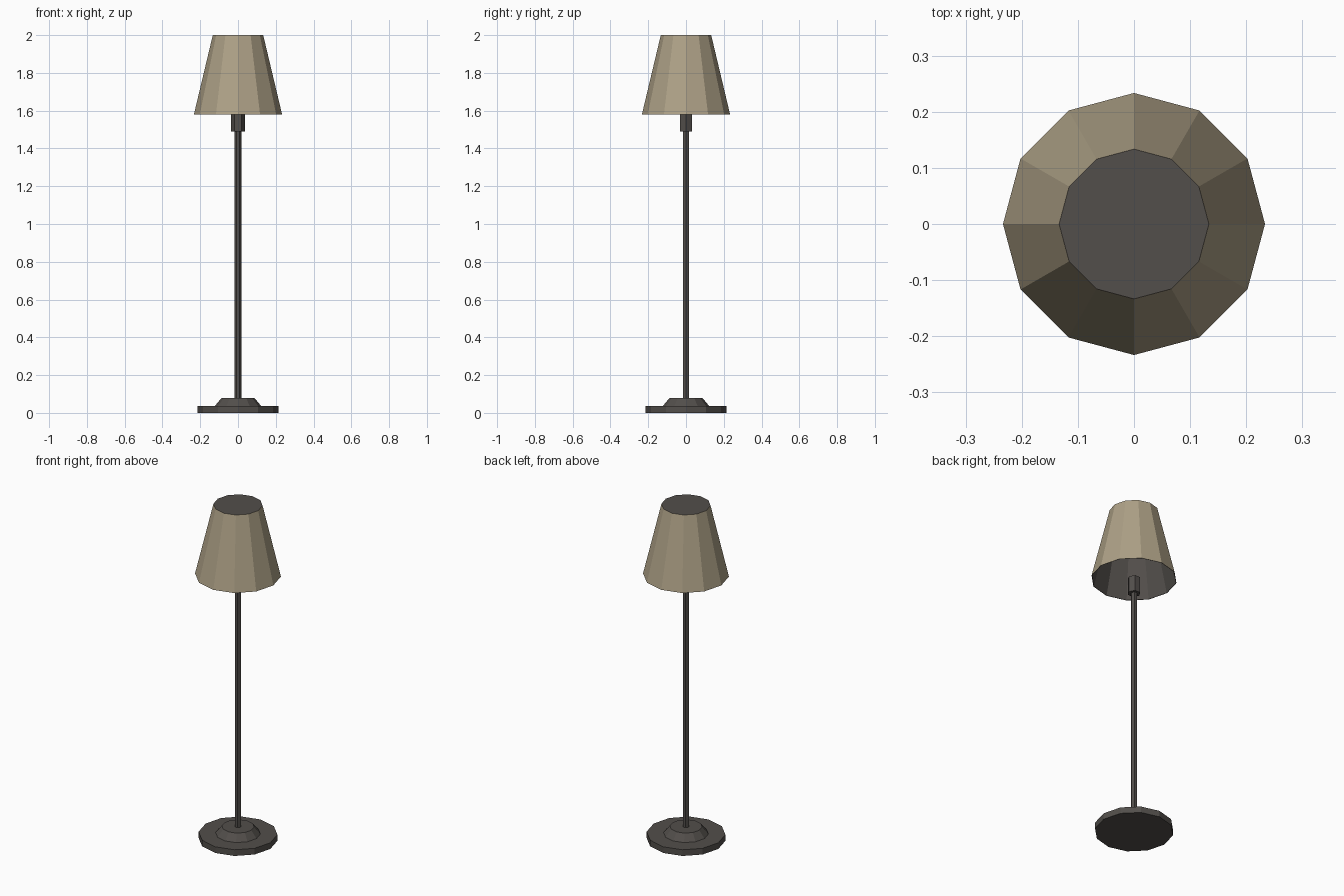
import bpy, bmesh, math

if "Cube" in bpy.data.objects:
    bpy.data.objects.remove(bpy.data.objects["Cube"])


def material(name, rgb):
    m = bpy.data.materials.new(name)
    m.diffuse_color = (*rgb, 1)
    m.use_nodes = True
    m.node_tree.nodes["Principled BSDF"].inputs["Base Color"].default_value = m.diffuse_color
    return m


DARK = material("dark metal", (0.085, 0.077, 0.070))
TAN = material("tan fabric", (0.42, 0.355, 0.24))


def lathe(name, sides, profile, mats, mat_rule=None):
    """Faceted revolve of (radius, z) points; both ends are capped."""
    bm = bmesh.new()
    rings = []
    for r, z in profile:
        rings.append([bm.verts.new((r * math.cos(2 * math.pi * i / sides),
                                    r * math.sin(2 * math.pi * i / sides), z))
                      for i in range(sides)])
    for k in range(len(rings) - 1):
        a, b = rings[k], rings[k + 1]
        for i in range(sides):
            j = (i + 1) % sides
            f = bm.faces.new((a[i], a[j], b[j], b[i]))
            f.material_index = mat_rule(k) if mat_rule else 0
    bm.faces.new(rings[0][::-1])
    bm.faces.new(rings[-1])
    bmesh.ops.recalc_face_normals(bm, faces=bm.faces)
    me = bpy.data.meshes.new(name)
    bm.to_mesh(me)
    bm.free()
    for m in mats:
        me.materials.append(m)
    ob = bpy.data.objects.new(name, me)
    bpy.context.collection.objects.link(ob)
    return ob


# Base: flat disc with a sloped collar
lathe("base_disc", 12, [(0.214, 0), (0.214, 0.037)], [DARK])
lathe("base_collar", 12, [(0.122, 0.037), (0.088, 0.078)], [DARK])

# Pole and lamp socket, both six-sided
lathe("pole", 6, [(0.0185, 0.07), (0.0185, 1.5)], [DARK])
lathe("socket", 6, [(0.036, 1.49), (0.036, 1.585)], [DARK])

# Shade: dark lining and top, tan outer wall, open underneath
lathe("shade", 12,
      [(0.131, 1.995), (0.231, 1.58), (0.2335, 1.58), (0.1335, 2.0)],
      [DARK, TAN], lambda k: 1 if k == 2 else 0)
